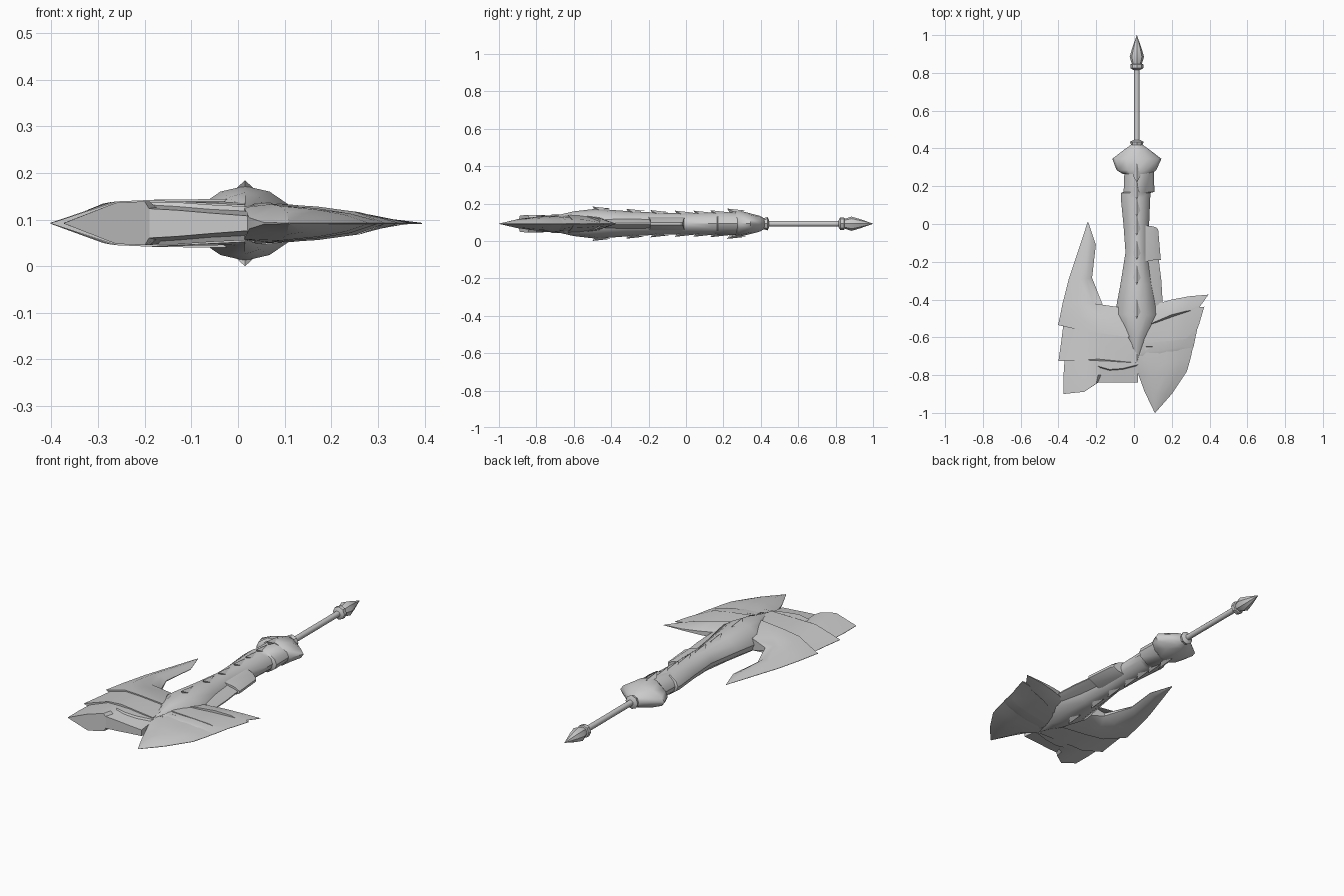
import bpy, bmesh, math

ZC, XC = 0.092, 0.015          # mid plane and long axis of the weapon
grey = bpy.data.materials.new("steel_grey")
grey.diffuse_color = (0.6, 0.6, 0.6, 1)


def build(name, verts, faces, angle=30):
    bm = bmesh.new()
    vs = [bm.verts.new(v) for v in verts]
    for f in faces:
        bm.faces.new([vs[i] for i in f])
    bmesh.ops.remove_doubles(bm, verts=bm.verts, dist=0.0004)
    bmesh.ops.recalc_face_normals(bm, faces=bm.faces)
    me = bpy.data.meshes.new(name)
    bm.to_mesh(me)
    bm.free()
    me.materials.append(grey)
    ob = bpy.data.objects.new(name, me)
    bpy.context.collection.objects.link(ob)
    bpy.ops.object.select_all(action='DESELECT')
    bpy.context.view_layer.objects.active = ob
    ob.select_set(True)
    bpy.ops.object.shade_smooth_by_angle(angle=math.radians(angle))
    return ob


def loft(name, rings, angle=30):
    """Skin closed rings of equal length and cap both ends."""
    n = len(rings[0])
    verts = [p for r in rings for p in r]
    faces = [(a * n + i, a * n + (i + 1) % n, (a + 1) * n + (i + 1) % n, (a + 1) * n + i)
             for a in range(len(rings) - 1) for i in range(n)]
    faces += [tuple(range(n)), tuple(range(len(verts) - n, len(verts)))]
    return build(name, verts, faces, angle)


def plate(name, rows):
    """Blade plate: rows of (x, y, half thickness), mirrored about the mid plane."""
    rings = [[(x, y, ZC + h) for x, y, h in r] + [(x, y, ZC - h) for x, y, h in reversed(r)]
             for r in rows]
    return loft(name, rings, 32)


def turned(name, profile, n=12):
    """Round part along y from (y, radius) pairs."""
    return loft(name, [[(XC + r * math.cos(2 * math.pi * i / n), y,
                         ZC + r * math.sin(2 * math.pi * i / n)) for i in range(n)]
                       for y, r in profile], 35)


def body_ring(y, x0, x1, h):
    c = XC
    quarter = [(1, 0), (.88, .42), (.45, .85), (0, 1)]
    half = quarter + [(-u, v) for u, v in quarter[-2::-1]]
    full = half + [(u, -v) for u, v in half[-2:0:-1]]
    return [(c + u * ((x1 - c) if u > 0 else (c - x0)), y, ZC + v * h) for u, v in full]


# Rod, collar and finial
turned("rod", [(.40, .015), (.85, .015)])
turned("collar", [(.375, .022), (.385, .034), (.41, .027), (.435, .036), (.445, .018)], 8)
turned("finial_ring", [(.815, .018), (.825, .034), (.845, .034), (.85, .022)], 8)
turned("finial", [(.84, .024), (.885, .038), (.93, .025), (1.0, .0006)], 8)

# Pommel guard and main body
loft("guard", [body_ring(*s) for s in (
    (.42, -.015, .045, .028), (.395, -.05, .08, .042), (.345, -.115, .145, .055),
    (.285, -.092, .118, .07), (.265, -.06, .09, .066))], 40)
loft("grip", [body_ring(*s) for s in (
    (.30, -.05, .105, .06), (.17, -.055, .108, .062), (.165, -.068, .088, .06),
    (.14, -.07, .086, .06), (0, -.056, .08, .057), (-.15, -.045, .075, .059),
    (-.32, -.072, .10, .068), (-.48, -.102, .132, .08), (-.60, -.06, .085, .066),
    (-.735, .01, .02, .035))], 35)

# Raised scales along both spines
for k, (y, h) in enumerate(((-.50, .08), (-.32, .068), (-.19, .061), (-.06, .058),
                            (.04, .058), (.13, .06), (.22, .069))):
    for side in (1, -1):
        pts = [(0, 0, .012), (-.02, .035, -.006), (0, .10, .001), (.02, .035, -.006), (0, .015, -.012)]
        build("spine_scale", [(XC + a, y + b, ZC + side * (h + c)) for a, b, c in pts],
              [(0, 1, 2), (0, 2, 3), (0, 4, 1), (0, 3, 4), (1, 4, 3, 2)])

# Left head: rear horn and two stepped plates
plate("left_horn", [
    [(-.245, .012, .0005), (-.244, .01, .001), (-.242, .009, .001), (-.241, .007, .0005)],
    [(-.285, -.11, .001), (-.25, -.11, .014), (-.225, -.11, .012), (-.202, -.11, .001)],
    [(-.345, -.29, .001), (-.29, -.29, .024), (-.25, -.29, .022), (-.222, -.285, .002)],
    [(-.378, -.42, .001), (-.30, -.42, .034), (-.22, -.42, .036), (-.165, -.43, .008)],
    [(-.39, -.48, .001), (-.29, -.49, .042), (-.18, -.48, .046), (-.08, -.44, .032)],
    [(-.402, -.535, .001), (-.27, -.565, .046), (-.17, -.58, .051), (-.02, -.60, .052)]])
plate("left_middle_plate", [
    [(-.37, -.50, .001), (-.27, -.54, .039), (-.17, -.55, .044), (0, -.56, .046)],
    [(-.385, -.62, .001), (-.265, -.64, .043), (-.17, -.64, .047), (.01, -.64, .046)],
    [(-.40, -.725, .001), (-.26, -.72, .047), (-.19, -.715, .05), (-.14, -.735, .048),
     (.015, -.735, .040)][:3] + [(.015, -.735, .040)]])
plate("left_front_plate", [
    [(-.365, -.68, .001), (-.26, -.69, .040), (-.19, -.69, .043), (-.14, -.69, .040)],
    [(-.373, -.80, .001), (-.26, -.80, .044), (-.19, -.80, .047), (-.17, -.80, .03)],
    [(-.372, -.90, .001), (-.262, -.888, .044), (-.20, -.845, .047), (-.19, -.84, .03)]])
plate("left_front_web", [
    [(-.20, -.69, .044), (-.13, -.69, .044), (-.06, -.69, .038), (.02, -.69, .034)],
    [(-.20, -.75, .045), (-.13, -.77, .045), (-.06, -.765, .040), (.02, -.745, .036)],
    [(-.20, -.755, .040), (-.13, -.775, .036), (-.06, -.77, .030), (.02, -.75, .026)],
    [(-.20, -.84, .032), (-.13, -.84, .028), (-.06, -.84, .022), (.02, -.84, .016)]])

# Right head: overlapping swept plates ending in the front beak
plate("right_rear_plate", [
    [(.394, -.374, .001), (.29, -.383, .004), (.20, -.40, .010), (.11, -.425, .016)],
    [(.365, -.415, .001), (.29, -.42, .014), (.20, -.45, .026), (.09, -.47, .036)],
    [(.335, -.455, .001), (.28, -.46, .018), (.20, -.48, .030), (.06, -.54, .044)]])
plate("right_middle_plate", [
    [(.372, -.438, .001), (.28, -.448, .012), (.20, -.465, .022), (.08, -.49, .036)],
    [(.345, -.53, .001), (.27, -.54, .021), (.19, -.55, .031), (.06, -.57, .044)],
    [(.318, -.60, .001), (.26, -.61, .024), (.18, -.62, .034), (.05, -.63, .046)]])
plate("right_lower_plate", [
    [(.338, -.54, .001), (.27, -.56, .015), (.18, -.57, .026), (.05, -.58, .040)],
    [(.315, -.652, .001), (.25, -.65, .025), (.17, -.665, .036), (.04, -.68, .044)],
    [(.28, -.69, .001), (.22, -.68, .022), (.14, -.685, .034), (.03, -.70, .040)]])
plate("right_beak", [
    [(.315, -.64, .001), (.25, -.64, .019), (.17, -.65, .031), (.06, -.65, .042), (.03, -.65, .040)],
    [(.30, -.71, .001), (.24, -.72, .021), (.17, -.73, .032), (.07, -.73, .041), (.013, -.745, .034)],
    [(.28, -.78, .001), (.23, -.79, .018), (.17, -.80, .029), (.09, -.80, .037), (.024, -.80, .012)],
    [(.20, -.90, .001), (.17, -.90, .012), (.14, -.90, .019), (.105, -.90, .024), (.055, -.885, .002)],
    [(.112, -1.0, .0005), (.111, -.999, .001), (.11, -.999, .001), (.109, -.998, .001), (.108, -.996, .0005)]])

# Small fins on the right flank of the grip
plate("upper_side_fin", [
    [(.118, -.018, .006), (.095, -.012, .024), (.06, -.008, .034)],
    [(.128, -.03, .006), (.10, -.03, .026), (.06, -.03, .036)],
    [(.142, -.19, .006), (.11, -.19, .022), (.06, -.20, .036)]])
plate("lower_side_fin", [
    [(.13, -.18, .003), (.10, -.18, .014), (.05, -.17, .03)],
    [(.145, -.30, .003), (.12, -.30, .016), (.06, -.30, .034)],
    [(.152, -.42, .003), (.13, -.43, .018), (.07, -.44, .036)]])
